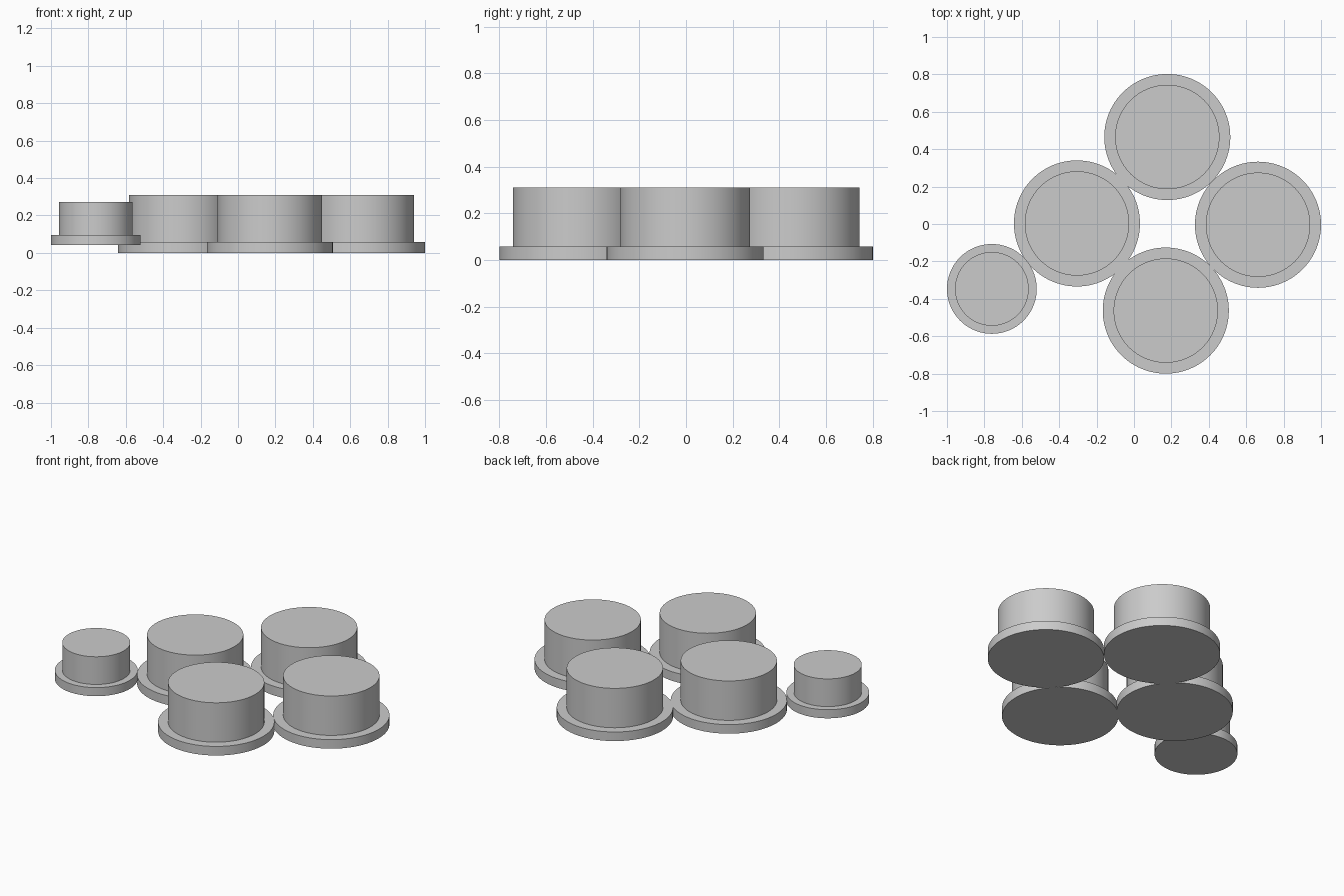
import bpy
import bmesh
from math import cos, sin, tau, radians

cube = bpy.data.objects.get("Cube")
if cube:
    bpy.data.objects.remove(cube, do_unlink=True)

grey = bpy.data.materials.new("plain grey")
grey.use_nodes = True
colour = (0.6, 0.6, 0.6, 1.0)
grey.diffuse_color = colour
grey.node_tree.nodes["Principled BSDF"].inputs["Base Color"].default_value = colour

SIDES = 96


def flanged_plug(name, x, y, base, step, top, flange_radius, cap_radius):
    """Solid round plug: a wide flat flange with a narrower cylinder on it."""
    bm = bmesh.new()
    profile = [(flange_radius, base), (flange_radius, step),
               (cap_radius, step), (cap_radius, top)]
    rings = [[bm.verts.new((r * cos(tau * i / SIDES), r * sin(tau * i / SIDES), z))
              for i in range(SIDES)] for r, z in profile]
    for low, high in zip(rings, rings[1:]):
        for i in range(SIDES):
            j = (i + 1) % SIDES
            bm.faces.new((low[i], low[j], high[j], high[i]))
    bm.faces.new(rings[0][::-1])
    bm.faces.new(rings[-1])
    mesh = bpy.data.meshes.new(name)
    bm.to_mesh(mesh)
    bm.free()
    mesh.materials.append(grey)
    obj = bpy.data.objects.new(name, mesh)
    obj.location = (x, y, 0)
    bpy.context.collection.objects.link(obj)
    return obj


# Four large plugs in a diamond
large = {"back_plug": (0.178, 0.465), "right_plug": (-0.305, 0.003),
         "left_plug": (0.663, -0.004), "front_plug": (0.17, -0.463)}
plugs = [flanged_plug(name, x, y, 0, 0.058, 0.31, 0.337, 0.279)
         for name, (x, y) in large.items()]

# Small raised plug at the corner
plugs.append(flanged_plug("small_plug", -0.76, -0.347, 0.041, 0.096, 0.273, 0.24, 0.197))

# Smooth walls with sharp rims
bpy.ops.object.select_all(action='DESELECT')
for plug in plugs:
    plug.select_set(True)
bpy.context.view_layer.objects.active = plugs[0]
bpy.ops.object.shade_smooth_by_angle(angle=radians(30))
